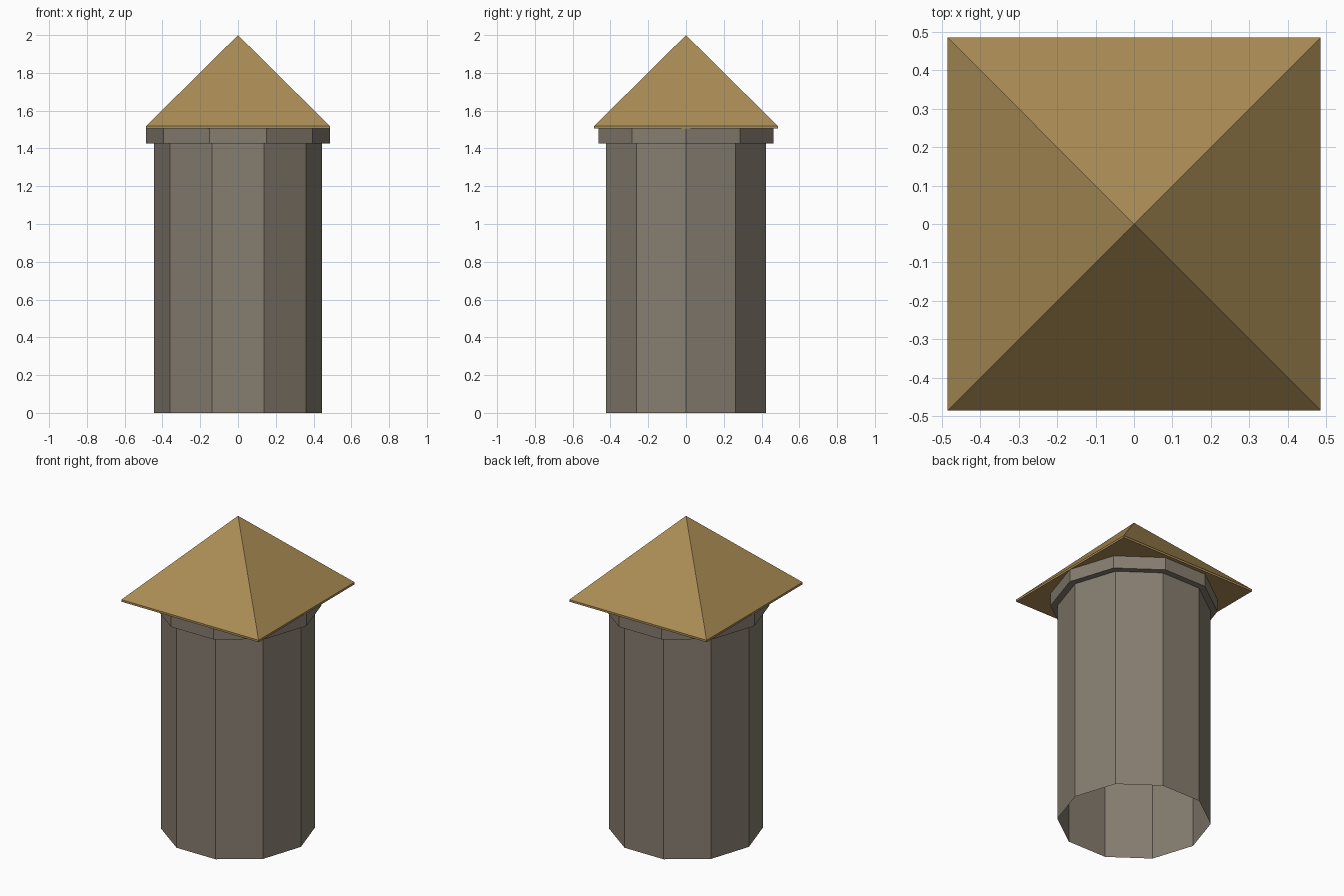
import bpy
import bmesh
from math import cos, sin, tau

cube = bpy.data.objects.get("Cube")
if cube:
    bpy.data.objects.remove(cube, do_unlink=True)


def material(name, srgb):
    color = [((c / 255 + 0.055) / 1.055) ** 2.4 for c in srgb] + [1]
    mat = bpy.data.materials.new(name)
    mat.use_nodes = True
    mat.diffuse_color = color
    mat.node_tree.nodes["Principled BSDF"].inputs["Base Color"].default_value = color
    return mat


def lathe(name, profile, sides, turn, mat, tip=None):
    """Revolve (radius, height) points; an optional tip closes both ends."""
    bm = bmesh.new()
    angles = [tau * (i + turn) / sides for i in range(sides)]
    rings = [[bm.verts.new((r * cos(a), r * sin(a), z)) for a in angles]
             for r, z in profile]
    for low, high in zip(rings, rings[1:]):
        for i in range(sides):
            j = (i + 1) % sides
            bm.faces.new((low[i], low[j], high[j], high[i]))
    if tip is not None:
        top = bm.verts.new((0, 0, tip))
        for i in range(sides):
            bm.faces.new((rings[-1][i], rings[-1][(i + 1) % sides], top))
        bm.faces.new(rings[0][::-1])
    mesh = bpy.data.meshes.new(name)
    bm.to_mesh(mesh)
    bm.free()
    mesh.materials.append(mat)
    obj = bpy.data.objects.new(name, mesh)
    bpy.context.collection.objects.link(obj)
    return obj


stone = material("warm grey stone", (134, 125, 112))
thatch = material("straw brown", (170, 140, 85))

# Ten-sided hollow shaft flaring into a wider collar
lathe("tower_shaft", [(0.446, 0), (0.446, 1.425), (0.486, 1.425), (0.486, 1.506)],
      10, 0, stone)

# Square pyramid roof with a thin eave
half_diagonal = 0.486 * 2 ** 0.5
lathe("roof", [(half_diagonal, 1.506), (half_diagonal, 1.519)],
      4, 0.5, thatch, tip=2)
